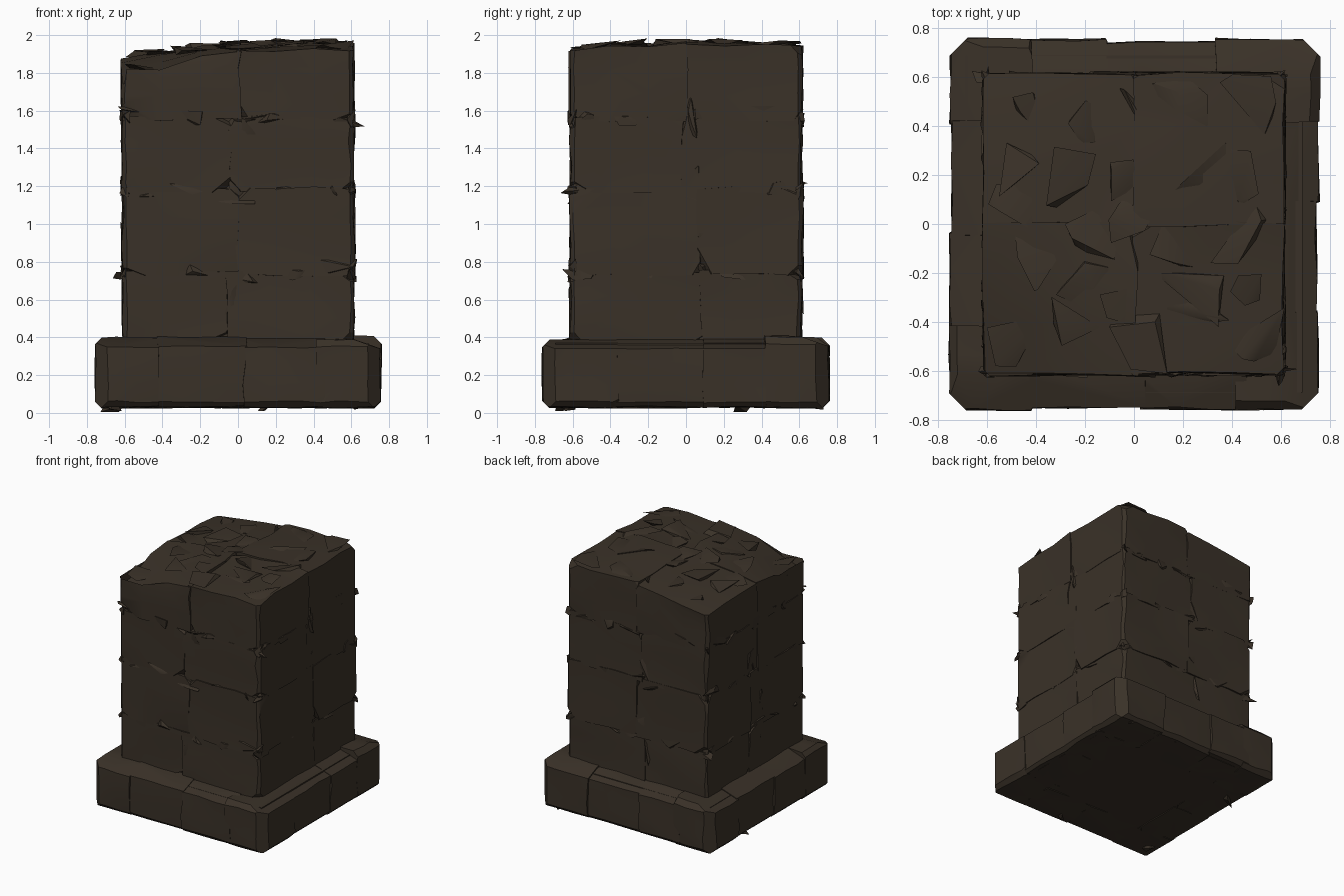
import bpy, bmesh, math, random
from mathutils import Vector, Matrix

random.seed(7)
cube = bpy.data.objects.get("Cube")
if cube:
    bpy.data.objects.remove(cube)

# Single dark stone colour
stone_mat = bpy.data.materials.new("dark_brown_stone")
stone_mat.use_nodes = True
colour = (0.042, 0.031, 0.021, 1)
stone_mat.diffuse_color = colour
stone_mat.node_tree.nodes["Principled BSDF"].inputs["Base Color"].default_value = colour
parts = []


def finish(bm, name):
    bmesh.ops.recalc_face_normals(bm, faces=bm.faces)
    mesh = bpy.data.meshes.new(name)
    bm.to_mesh(mesh)
    bm.free()
    mesh.materials.append(stone_mat)
    ob = bpy.data.objects.new(name, mesh)
    bpy.context.collection.objects.link(ob)
    parts.append(ob)
    return ob


def box(lo, hi):
    bm = bmesh.new()
    bmesh.ops.create_cube(bm, size=1)
    lo, hi = Vector(lo), Vector(hi)
    for v in bm.verts:
        v.co = Vector([lo[i] + (v.co[i] + 0.5) * (hi[i] - lo[i]) for i in range(3)])
    return bm


def cut(bm, point, normal):
    """Slice off everything beyond a plane and close the cut."""
    geom = bm.verts[:] + bm.edges[:] + bm.faces[:]
    res = bmesh.ops.bisect_plane(bm, geom=geom, plane_co=point, plane_no=normal, clear_outer=True)
    edges = [e for e in res["geom_cut"] if isinstance(e, bmesh.types.BMEdge)]
    if edges:
        bmesh.ops.holes_fill(bm, edges=edges, sides=0)


def stone(name, lo, hi, chips=4, wobble=0.008, chip=0.05, top=None, turn=0, shave=()):
    """Rough block: uneven faces, broken corners, optional sloping top."""
    bm = box(lo, hi)
    bmesh.ops.subdivide_edges(bm, edges=bm.edges[:], cuts=2, use_grid_fill=True)
    for v in bm.verts:
        if top and v.co.z > hi[2] - 0.001:
            v.co.z = top(v.co.x, v.co.y) + random.uniform(-0.015, 0.015)
        v.co += Vector([random.uniform(-wobble, wobble) for _ in range(3)])
    mid = (Vector(lo) + Vector(hi)) / 2
    half = (Vector(hi) - Vector(lo)) / 2
    # long bevels along chosen edges
    for sx, sy, sz, depth in shave:
        d = Vector((sx, sy, sz))
        corner = mid + Vector([d[i] * half[i] for i in range(3)])
        cut(bm, corner - d.normalized() * depth, d.normalized())
    # small broken corners
    for _ in range(chips):
        s = Vector([random.choice((-1, 1)) for _ in range(3)])
        corner = mid + Vector([s[i] * half[i] for i in range(3)])
        n = Vector([s[i] * random.uniform(0.25, 1) for i in range(3)]).normalized()
        cut(bm, corner - n * random.uniform(0.3, 1) * chip, n)
    bm.transform(Matrix.Rotation(turn, 4, "Z"))
    return finish(bm, name)


# Solid fill behind the stones
finish(box((-0.69, -0.69, 0.032), (0.69, 0.69, 0.37)), "base_core")
finish(box((-0.585, -0.585, 0.3), (0.585, 0.585, 1.72)), "shaft_core")

# Plinth: a ring of rounded stones, each side starting with its corner
cuts = (-0.75, -0.4, 0.06, 0.46)
for side in range(4):
    shift = random.uniform(-0.06, 0.06)
    for i in range(3):
        x0 = cuts[i] + (shift if i else 0)
        x1 = cuts[i + 1] + (shift if i < 2 else 0)
        out = random.uniform(-0.01, 0.008)
        shave = [(0, -1, 1, 0.025), (0, -1, -1, 0.02), (0, -0.35, 1, 0.012)]
        if i == 0:
            shave += [(-1, -1, 0, 0.045), (-1, 0, 1, 0.025), (-1, 0, -1, 0.02)]
        stone(f"base_stone_{side}_{i}", (x0 - 0.006, -0.75 + out, 0.03),
              (x1 + 0.006, -0.42, 0.40 + random.uniform(-0.01, 0.005)),
              3, 0.008, 0.03, turn=side * math.pi / 2, shave=shave)


# Worn crown, lowest at its front right corner
def crown(x, y):
    return 1.955 + 0.07 * x - 0.09 * x * x - 0.07 * y * y - 0.2 * max(0, -x - y - 0.7)


# Shaft: four courses of four large blocks
levels = (0.39, 0.74, 1.18, 1.56, 1.95)
for c in range(4):
    split_x, split_y = random.uniform(-0.1, 0.1), random.uniform(-0.1, 0.1)
    for sx in (-1, 1):
        for sy in (-1, 1):
            r = 0.615 + random.uniform(-0.006, 0.004)
            xs = sorted((split_x - sx * 0.006, sx * r))
            ys = sorted((split_y - sy * 0.006, sy * r))
            lift = random.uniform(-0.012, 0.012)
            top = (lambda x, y, k=lift: crown(x, y) + k) if c == 3 else None
            stone(f"shaft_stone_{c}_{sx}_{sy}", (xs[0], ys[0], levels[c] - 0.01),
                  (xs[1], ys[1], levels[c + 1] + 0.01), 6, 0.009, 0.05, top,
                  shave=[(sx, sy, 0, 0.014)])


# Broken flakes caught in the joints and on the crown
def flake(bm, centre, size):
    pts = [bm.verts.new(Vector(centre) + Vector([random.uniform(-s, s) for s in size]))
           for _ in range(7)]
    res = bmesh.ops.convex_hull(bm, input=pts)
    loose = [g for g in res["geom_interior"] if isinstance(g, bmesh.types.BMVert)]
    bmesh.ops.delete(bm, geom=loose, context="VERTS")


bm = bmesh.new()
for side in range(4):
    turn = Matrix.Rotation(side * math.pi / 2, 4, "Z")
    part = bmesh.new()
    for z in levels[1:4]:
        for k in range(5):
            flake(part, (-0.5 + 0.25 * k + random.uniform(-0.08, 0.08), -0.6,
                         z + random.uniform(-0.03, 0.03)), (0.12, 0.028, 0.05))
        flake(part, (0.6, -0.6, z), (0.03, 0.03, 0.05))
    for k in range(4):
        flake(part, (random.uniform(-0.1, 0.1), -0.6, 0.6 + 0.32 * k), (0.05, 0.024, 0.12))
    part.transform(turn)
    temp = bpy.data.meshes.new("temp")
    part.to_mesh(temp)
    part.free()
    bm.from_mesh(temp)
    bpy.data.meshes.remove(temp)
finish(bm, "joint_flakes")

bm = bmesh.new()
for i in range(5):
    for j in range(5):
        x = -0.46 + 0.23 * i + random.uniform(-0.06, 0.06)
        y = -0.46 + 0.23 * j + random.uniform(-0.06, 0.06)
        flake(bm, (x, y, crown(x, y) - 0.005), (0.14, 0.14, 0.026))
finish(bm, "crown_flakes")

# Slivers under the plinth
bm = bmesh.new()
for x, y in ((-0.68, -0.62), (0.14, -0.69), (0.6, 0.68), (-0.66, 0.3)):
    flake(bm, (x, y, 0.04), (0.07, 0.05, 0.04))
for v in bm.verts:
    v.co.z = max(v.co.z, 0)
finish(bm, "base_slivers")

# Smooth shading with crisp breaks
bpy.ops.object.select_all(action="DESELECT")
for ob in parts:
    ob.select_set(True)
bpy.context.view_layer.objects.active = parts[0]
bpy.ops.object.shade_smooth_by_angle(angle=math.radians(32))
